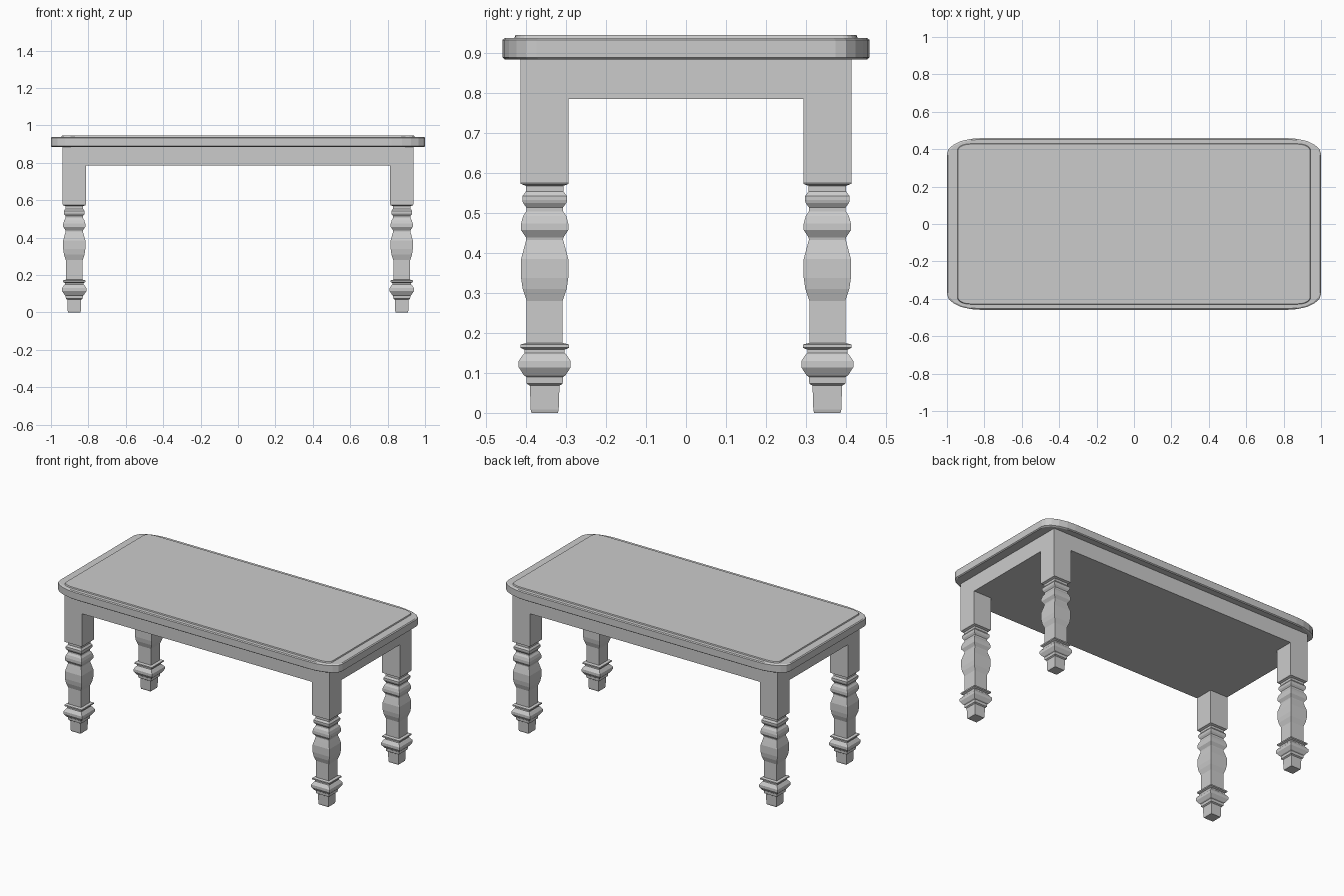
import bpy, bmesh
from math import sin, cos, pi

if "Cube" in bpy.data.objects:
    bpy.data.objects.remove(bpy.data.objects["Cube"])


def rounded_rect(hx, hy, rx, ry, seg=5):
    """Outline of a rectangle with elliptical corners, counter-clockwise."""
    pts = []
    for q, (sx, sy) in enumerate([(1, 1), (-1, 1), (-1, -1), (1, -1)]):
        for i in range(seg + 1):
            a = pi / 2 * (q + i / seg)
            pts.append((sx * (hx - rx) + rx * cos(a), sy * (hy - ry) + ry * sin(a)))
    return pts


def loft(name, rings):
    """Closed solid through stacked rings; each ring is (z, outline)."""
    bm = bmesh.new()
    loops = [[bm.verts.new((x, y, z)) for x, y in pts] for z, pts in rings]
    n = len(loops[0])
    for a, b in zip(loops, loops[1:]):
        for i in range(n):
            j = (i + 1) % n
            bm.faces.new((a[i], a[j], b[j], b[i]))
    bm.faces.new(loops[0][::-1])
    bm.faces.new(loops[-1])
    mesh = bpy.data.meshes.new(name)
    bm.to_mesh(mesh)
    bm.free()
    obj = bpy.data.objects.new(name, mesh)
    bpy.context.collection.objects.link(obj)
    return obj


def rect(hx, hy):
    return [(-hx, -hy), (hx, -hy), (hx, hy), (-hx, hy)]


# Table top: thick slab with softened rims and a slightly raised panel
def slab(d):
    return rounded_rect(1 - d, 0.459 - d, 0.18, 0.085)


loft("table_top", [(0.884, slab(0.006)), (0.889, slab(0)),
                   (0.933, slab(0)), (0.938, slab(0.006))])
loft("top_panel", [(0.936, rounded_rect(0.945, 0.43, 0.07, 0.035)),
                   (0.945, rounded_rect(0.942, 0.427, 0.07, 0.035))])

# Solid apron, flush with the outer leg faces
loft("apron", [(0.785, rect(0.938, 0.4135)), (0.885, rect(0.938, 0.4135))])

# Square-section leg profile: (z, half width)
profile = [
    (0, 0.033), (0.008, 0.035), (0.068, 0.037), (0.073, 0.045), (0.090, 0.046),
    (0.094, 0.052), (0.114, 0.065), (0.130, 0.065), (0.146, 0.054), (0.150, 0.050),
    (0.158, 0.050), (0.163, 0.061), (0.171, 0.061), (0.175, 0.045),
    (0.280, 0.045), (0.310, 0.055), (0.338, 0.059), (0.385, 0.059),
    (0.415, 0.051), (0.433, 0.046), (0.439, 0.047), (0.457, 0.059), (0.474, 0.059),
    (0.492, 0.054), (0.504, 0.046), (0.514, 0.046), (0.525, 0.054), (0.532, 0.056),
    (0.542, 0.056), (0.554, 0.047), (0.568, 0.047), (0.573, 0.060),
]

# Four legs: turned-style shaft plus the plain upper block
for yname, sy in (("front", -1), ("back", 1)):
    for xname, sx in (("left", -1), ("right", 1)):
        rings = [(z, rect(w, w)) for z, w in profile]
        rings += [(0.578, rect(0.0625, 0.06)), (0.79, rect(0.0625, 0.06))]
        leg = loft(f"{yname}_{xname}_leg", rings)
        leg.location = (sx * 0.8755, sy * 0.3535, 0)
